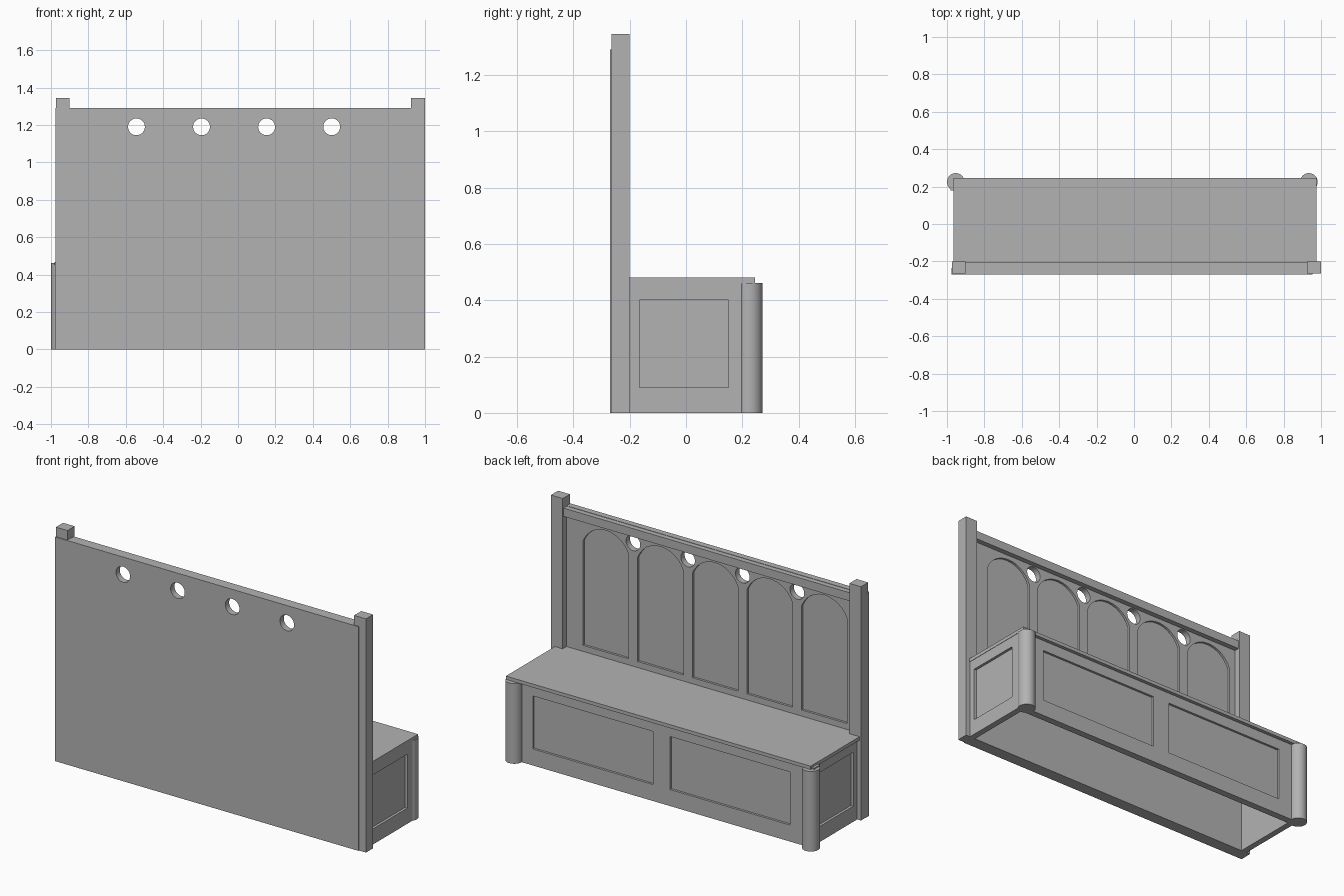
import bpy, bmesh, math

old = bpy.data.objects.get("Cube")
if old:
    bpy.data.objects.remove(old, do_unlink=True)

grey = bpy.data.materials.new("plain_grey")
grey.use_nodes = True
colour = (0.45, 0.45, 0.45, 1)
grey.diffuse_color = colour
grey.node_tree.nodes["Principled BSDF"].inputs["Base Color"].default_value = colour


def prism(bm, outline, axis, lo, hi):
    """Extrude a 2D outline along an axis between lo and hi."""
    def place(p, d):
        return {"x": (d, p[0], p[1]), "y": (p[0], d, p[1]), "z": (p[0], p[1], d)}[axis]
    a = [bm.verts.new(place(p, lo)) for p in outline]
    b = [bm.verts.new(place(p, hi)) for p in outline]
    bm.faces.new(a)
    bm.faces.new(b[::-1])
    for i in range(len(a)):
        j = (i + 1) % len(a)
        bm.faces.new((a[j], a[i], b[i], b[j]))


def rect(a0, a1, b0, b1):
    return [(a0, b0), (a1, b0), (a1, b1), (a0, b1)]


def circle(cx, cy, r, n=32):
    return [(cx + r * math.cos(math.tau * i / n), cy + r * math.sin(math.tau * i / n)) for i in range(n)]


def arch(cx, half, bottom, spring, rise, n=12):
    """Upright panel with a segmental arched head."""
    radius = (half ** 2 + rise ** 2) / (2 * rise)
    sweep = math.asin(half / radius)
    pts = [(cx - half, bottom), (cx + half, bottom)]
    for i in range(n + 1):
        t = sweep * (1 - 2 * i / n)
        pts.append((cx + radius * math.sin(t), spring + rise - radius + radius * math.cos(t)))
    return pts


def make(name, *prisms):
    bm = bmesh.new()
    for p in prisms:
        prism(bm, *p)
    bmesh.ops.recalc_face_normals(bm, faces=bm.faces)
    mesh = bpy.data.meshes.new(name)
    bm.to_mesh(mesh)
    bm.free()
    mesh.materials.append(grey)
    ob = bpy.data.objects.new(name, mesh)
    bpy.context.collection.objects.link(ob)
    return ob


def select(ob):
    bpy.ops.object.select_all(action="DESELECT")
    ob.select_set(True)
    bpy.context.view_layer.objects.active = ob


def carve(ob, *prisms):
    cutter = make("cutter", *prisms)
    cutter.hide_render = True
    mod = ob.modifiers.new("carve", "BOOLEAN")
    mod.operation, mod.solver, mod.object = "DIFFERENCE", "EXACT", cutter
    select(ob)
    bpy.ops.object.modifier_apply(modifier=mod.name)
    bpy.data.objects.remove(cutter, do_unlink=True)


# Tall back with five arched panels and four round holes
pitch, mid = 0.348, -0.021
back = make("back_panel", (rect(-0.975, 0.955, 0, 1.29), "y", -0.27, -0.235))
arches = [(arch(mid + pitch * k, 0.145, 0.515, 1.115, 0.1), "y", -0.248, -0.1) for k in range(-2, 3)]
holes = [(circle(mid + pitch * (k + 0.5), 1.19, 0.045), "y", -0.4, 0) for k in range(-2, 2)]
carve(back, *arches, *holes)

# Rail along the top of the back
make("top_rail", (rect(-0.94, 0.94, 1.24, 1.288), "y", -0.26, -0.206))

# Square corner posts
for name, x0, x1 in (("right_post", -0.974, -0.9), ("left_post", 0.925, 1.0)):
    make(name, (rect(x0, x1, -0.265, -0.2), "z", 0, 1.345))

# Hollow seat box, open underneath, with sunken panels
box = make("seat_box", (rect(-0.95, 0.973, -0.24, 0.225), "z", 0, 0.462))
fronts = [(rect(x0, x0 + 0.765, 0.095, 0.4), "y", 0.212, 0.3) for x0 in (-0.82, 0.053)]
ends = [(rect(-0.165, 0.15, 0.09, 0.4), "x", a, b) for a, b in ((-1.1, -0.935), (0.958, 1.1))]
cavity = (rect(-0.915, 0.938, -0.2, 0.185), "z", -0.1, 0.455)
carve(box, cavity, *fronts, *ends)

# Seat board
make("seat", (rect(-0.965, 0.975, -0.24, 0.245), "z", 0.46, 0.48))

# Small bracket where the seat meets the right column
make("seat_bracket", (rect(-0.98, -0.94, 0.18, 0.235), "z", 0.45, 0.468))

# Round columns at the front corners
for name, x in (("right_column", -0.953), ("left_column", 0.935)):
    column = make(name, (circle(x, 0.225, 0.047), "z", 0, 0.461))
    select(column)
    bpy.ops.object.shade_smooth_by_angle(angle=math.radians(30))
